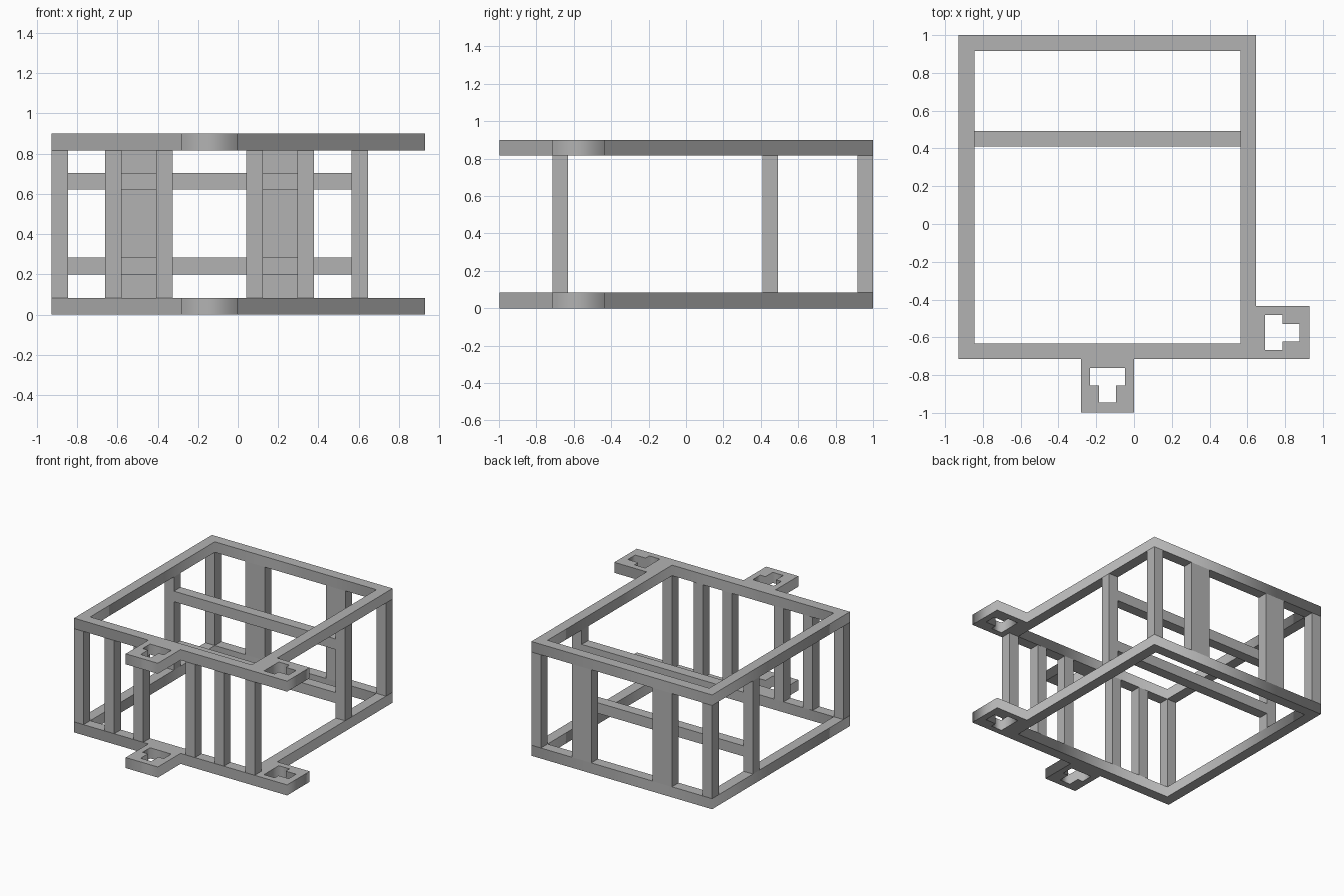
import bpy, bmesh
from mathutils import Vector

cube = bpy.data.objects.get("Cube")
if cube:
    bpy.data.objects.remove(cube, do_unlink=True)

# Main dimensions
T = 0.083                        # bar thickness
H = 0.90                         # overall height
X0, X1 = -0.928, 0.647           # frame width
Y0, Y1 = -0.715, 1.0             # frame depth
CX = (X0 + X1) / 2
LUG, LUG_HALF = 0.282, 0.14      # lug reach and half width
LUG_Y = Y0 + LUG_HALF            # centre line of the corner lug

grey = bpy.data.materials.new("plain grey")
grey.use_nodes = True
colour = (0.45, 0.45, 0.45, 1)
grey.diffuse_color = colour
grey.node_tree.nodes["Principled BSDF"].inputs["Base Color"].default_value = colour


def add_object(name, bm):
    mesh = bpy.data.meshes.new(name)
    bm.to_mesh(mesh)
    bm.free()
    mesh.materials.append(grey)
    obj = bpy.data.objects.new(name, mesh)
    bpy.context.collection.objects.link(obj)
    return obj


def box(name, xs, ys, zs):
    bm = bmesh.new()
    bmesh.ops.create_cube(bm, size=1)
    lo, hi = map(Vector, zip(xs, ys, zs))
    bmesh.ops.scale(bm, vec=hi - lo, verts=bm.verts)
    bmesh.ops.translate(bm, vec=(lo + hi) / 2, verts=bm.verts)
    return add_object(name, bm)


def plate(name, loops, z):
    """Flat plate with holes: filled outlines, extruded by the bar thickness."""
    curve = bpy.data.curves.new(name, 'CURVE')
    curve.dimensions = '2D'
    curve.fill_mode = 'BOTH'
    curve.extrude = T / 2
    for loop in loops:
        spline = curve.splines.new('POLY')
        spline.points.add(len(loop) - 1)
        for point, (x, y) in zip(spline.points, loop):
            point.co = (x, y, 0, 1)
        spline.use_cyclic_u = True
    helper = bpy.data.objects.new(name + "_outline", curve)
    bpy.context.collection.objects.link(helper)
    depsgraph = bpy.context.evaluated_depsgraph_get()
    bm = bmesh.new()
    bm.from_mesh(helper.evaluated_get(depsgraph).to_mesh())
    bpy.data.objects.remove(helper, do_unlink=True)
    bmesh.ops.remove_doubles(bm, verts=bm.verts, dist=0.0005)
    bmesh.ops.dissolve_limit(bm, angle_limit=0.01, verts=bm.verts, edges=bm.edges)
    bmesh.ops.recalc_face_normals(bm, faces=bm.faces)
    bmesh.ops.translate(bm, vec=(0, 0, z + T / 2), verts=bm.verts)
    return add_object(name, bm)


# T-shaped slot as (reach from frame, sideways offset)
half_slot = [(0.047, 0.092), (0.14, 0.092), (0.14, 0.046), (0.23, 0.046)]
slot = half_slot + [(r, -s) for r, s in reversed(half_slot)]
front_slot = [(CX + s, Y0 - r) for r, s in slot]
corner_slot = [(X1 + r, LUG_Y + s) for r, s in slot]

# Outer outline including both lugs, and the main opening
outline = [(X0, Y0), (CX - LUG_HALF, Y0), (CX - LUG_HALF, Y0 - LUG),
           (CX + LUG_HALF, Y0 - LUG), (CX + LUG_HALF, Y0),
           (X1 + LUG, Y0), (X1 + LUG, Y0 + 2 * LUG_HALF),
           (X1, Y0 + 2 * LUG_HALF), (X1, Y1), (X0, Y1)]
opening = [(X0 + T, Y0 + T), (X1 - T, Y0 + T), (X1 - T, Y1 - T), (X0 + T, Y1 - T)]

# Bottom and top rings with slotted lugs
for name, z in (("bottom_frame", 0), ("top_frame", H - T)):
    plate(name, [outline, opening, front_slot, corner_slot], z)

upright = (T, H - T)
front, back, middle = (Y0, Y0 + T), (Y1 - T, Y1), (0.409, 0.409 + T)

# Side uprights at the corners and at the middle rack
for side, x in (("right", X0), ("left", X1 - T)):
    for place, ys in (("front", front), ("middle", middle), ("back", back)):
        box(f"{place}_{side}_post", (x, x + T), ys, upright)

# Wide back panels, each flanked by a pair of narrow front slats
for side, (a, b) in (("right", (-0.578, -0.408)), ("left", (0.125, 0.295))):
    box(f"back_{side}_panel", (a, b), back, upright)
    box(f"front_{side}_outer_slat", (a - T, a), front, upright)
    box(f"front_{side}_inner_slat", (b, b + T), front, upright)

# Horizontal rack bars between the middle posts
for name, z in (("lower_rack_bar", 0.2), ("upper_rack_bar", 0.622)):
    box(name, (X0 + T, X1 - T), middle, (z, z + T))
